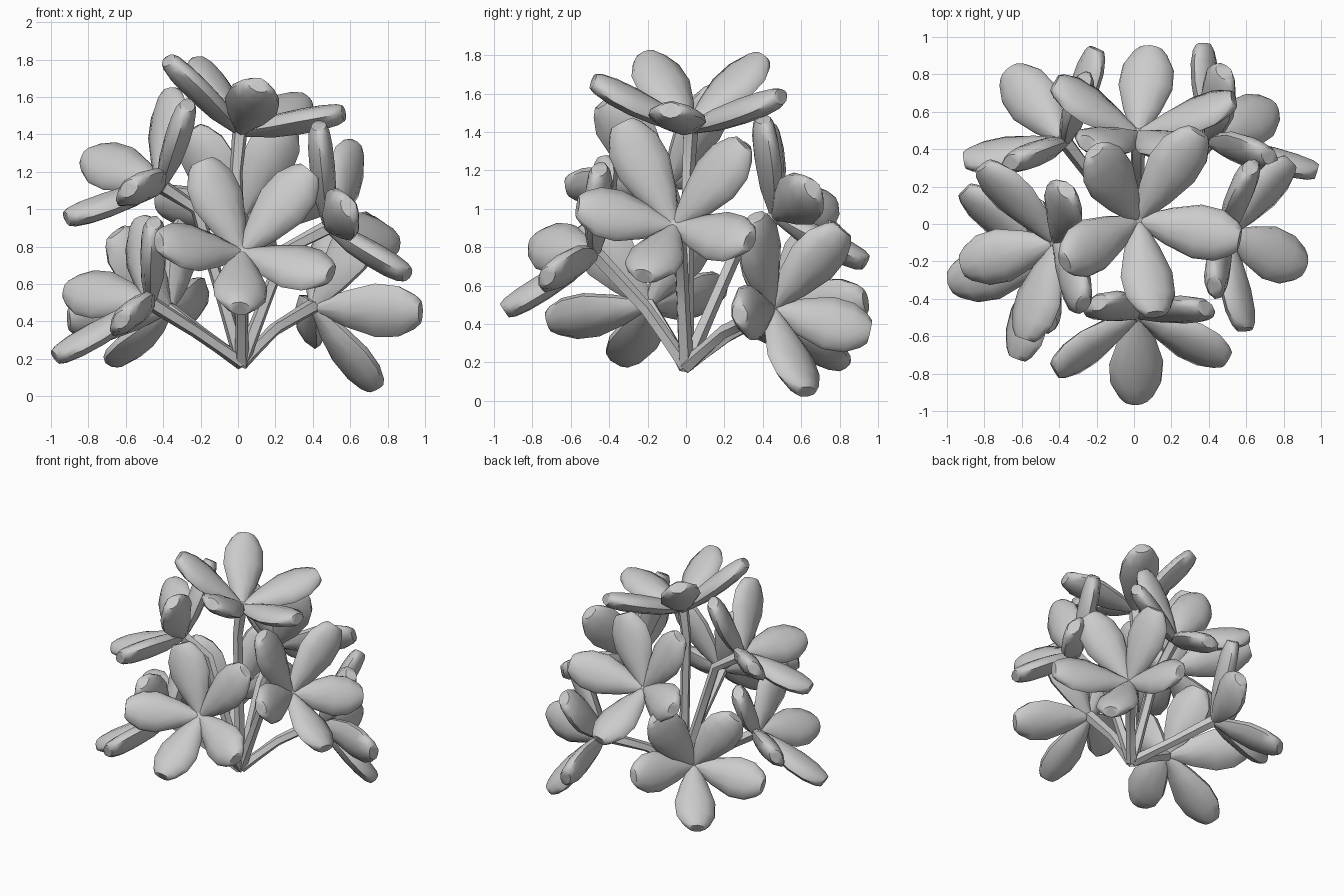
import bpy, bmesh
from mathutils import Vector as V

if "Cube" in bpy.data.objects:
    bpy.data.objects.remove(bpy.data.objects["Cube"])

BASE = V((0.02, 0.0, 0.18))
# petal sections: position along petal, half width, half thickness, sag
SECTIONS = [(.03, .036, .034, -.012), (.3, .1, .06, -.012), (.58, .146, .068, -.008),
            (.8, .138, .066, -.004), (.95, .095, .056, 0), (1.01, .064, .042, .002)]
# petal outline: narrow rims, strongly domed on both faces
OUTLINE = [(-1, -.15), (-.6, -.75), (0, -1), (.6, -.75), (1, -.15), (.93, .35), (.5, .8), (0, 1),
           (-.5, .8), (-.93, .35)]


def skin(bm, rings):
    """Bridge rings of points and cap both ends."""
    rows = [[bm.verts.new(p) for p in r] for r in rings]
    n = len(rows[0])
    for a, b in zip(rows, rows[1:]):
        for i in range(n):
            j = (i + 1) % n
            bm.faces.new((a[i], a[j], b[j], b[i]))
    bm.faces.new(rows[0][::-1])
    bm.faces.new(rows[-1])


def finish(bm, name):
    bmesh.ops.recalc_face_normals(bm, faces=bm.faces)
    me = bpy.data.meshes.new(name)
    bm.to_mesh(me)
    bm.free()
    ob = bpy.data.objects.new(name, me)
    bpy.context.collection.objects.link(ob)
    bpy.ops.object.select_all(action='DESELECT')
    ob.select_set(True)
    bpy.context.view_layer.objects.active = ob
    bpy.ops.object.shade_smooth_by_angle(angle=0.9)


def petal(bm, c, tip, axis):
    d = tip - c
    side = d.cross(axis).normalized()
    up = side.cross(d).normalized()
    skin(bm, [[c + d * u + side * (w * x) + up * (t * y + s) for x, y in OUTLINE]
              for u, w, t, s in SECTIONS])


def stem(bm, pts, radii):
    rings = []
    for i, p in enumerate(pts):
        d = (pts[min(i + 1, len(pts) - 1)] - pts[max(i - 1, 0)]).normalized()
        a = d.cross(V((.31, .95, .05))).normalized()
        b = d.cross(a)
        r = radii[i]
        rings.append([p + a * r * x + b * r * y for x, y in
                      ((1, 0), (.3, .95), (-.8, .6), (-.8, -.6), (.3, -.95))])
    skin(bm, rings)


def flower(name, centre, bend, *tips):
    c = V(centre)
    tips = [V(t) for t in tips]
    # flower axis from the ring of petal tips
    axis = V((0, 0, 0))
    for a, b in zip(tips, tips[1:] + tips[:1]):
        axis += (a - c).cross(b - c)
    axis.normalize()
    if axis.dot(sum(tips, V((0, 0, 0))) / 5 - c) < 0:
        axis.negate()
    bm = bmesh.new()
    for t in tips:
        petal(bm, c, t, axis)
    finish(bm, name + "_petals")
    # stem, bent outward, ending in the flower heart
    bm = bmesh.new()
    k = V(bend)
    stem(bm, [BASE, BASE.lerp(k, .5), k, c - axis * .04, c + axis * .03],
         [.042, .036, .036, .042, .05])
    finish(bm, name + "_stem")


flower("top_flower", (.02, .02, 1.43), (-.01, .01, 1.2),
       (-.37, -.2, 1.79), (.11, -.48, 1.66), (.56, -.08, 1.51), (.34, .49, 1.58), (-.21, .39, 1.78))
flower("front_flower", (.02, -.49, .77), (.02, -.21, .48),
       (-.19, -.42, 1.25), (.38, -.45, 1.2), (.49, -.72, .65), (.01, -.94, .47), (-.42, -.78, .82))
flower("right_flower", (.5, -.06, .91), (.25, -.03, .78),
       (.43, -.33, 1.44), (.62, .3, 1.33), (.83, .33, .83), (.9, -.22, .65), (.59, -.56, 1.01))
flower("low_right_flower", (.42, .45, .48), (.2, .2, .36),
       (.73, .62, .05), (.97, .28, .45), (.72, .36, .95), (.48, .81, .89), (.37, .95, .36))
flower("back_flower", (.02, .48, .97), (.02, .25, .75),
       (-.25, .43, 1.42), (.25, .4, 1.46), (.53, .66, 1.1), (.09, .93, .72), (-.42, .75, 1.03))
flower("left_flower", (-.42, -.1, 1.14), (-.22, -.05, 1.0),
       (-.27, -.42, 1.55), (-.36, .18, 1.62), (-.8, .31, 1.28), (-.91, -.22, .95), (-.58, -.61, 1.11))
flower("low_left_flower", (-.48, -.2, .51), (-.23, -.1, .35),
       (-.45, -.53, .92), (-.52, .1, .93), (-.9, .18, .57), (-.97, -.31, .21), (-.62, -.71, .41))
flower("low_back_flower", (-.38, .45, .47), (-.2, .22, .34),
       (-.66, .81, .19), (-.9, .34, .41), (-.65, .33, .87), (-.27, .76, .93), (-.2, .93, .52))
